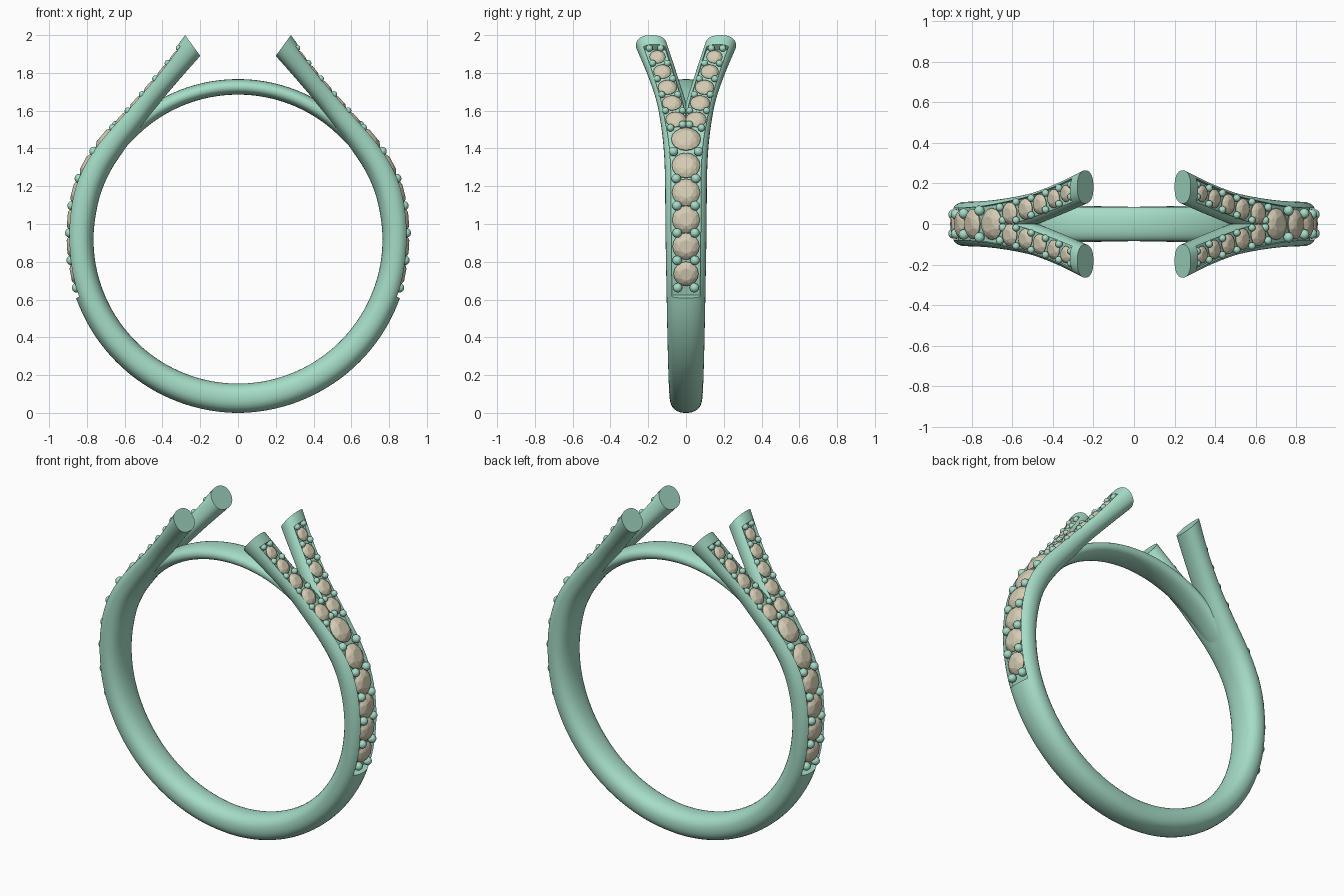
import bpy, bmesh, math
from mathutils import Vector, Matrix

if "Cube" in bpy.data.objects:
    bpy.data.objects.remove(bpy.data.objects["Cube"])

CZ, R, C = 0.92, 0.765, 0.72      # finger hole centre height, hole radius, channel width ratio
CH0, CH1 = 5.67, 13.72            # where the stone channel starts and stops along the shank


def material(name, col):
    m = bpy.data.materials.new(name)
    m.diffuse_color = (*col, 1)
    m.use_nodes = True
    m.node_tree.nodes["Principled BSDF"].inputs["Base Color"].default_value = m.diffuse_color
    return m


METAL = material("green_metal", (0.38, 0.72, 0.57))
STONE = material("tan_stone", (0.66, 0.60, 0.45))


def finish(bm, name, mat, smooth=True):
    bmesh.ops.remove_doubles(bm, verts=bm.verts, dist=1e-5)
    bmesh.ops.recalc_face_normals(bm, faces=bm.faces)
    me = bpy.data.meshes.new(name)
    bm.to_mesh(me)
    bm.free()
    ob = bpy.data.objects.new(name, me)
    bpy.context.collection.objects.link(ob)
    me.materials.append(mat)
    if smooth:
        bpy.ops.object.select_all(action='DESELECT')
        ob.select_set(True)
        bpy.context.view_layer.objects.active = ob
        bpy.ops.object.shade_smooth_by_angle(angle=math.radians(38))


# Stations along one half of the ring: outer x,z  inner x,z  centre y, half width
stations = []
for a in range(-105, 1, 15):
    c, s = math.cos(math.radians(a)), math.sin(math.radians(a))
    t = R + 0.145 + 0.01 * min(1, -a / 90)
    w = 0.085 + 0.023 * abs(a + 90) / 90
    stations.append((t * c, CZ + t * s, R * c, CZ + R * s, 0, w))
stations += [(.893, 1.13, .739, 1.118, 0, .110), (.843, 1.285, .682, 1.267, 0, .112),
             (.757, 1.425, .603, 1.391, .014, .105), (.65, 1.548, .52, 1.505, .05, .083),
             (.54, 1.67, .42, 1.635, .08, .077), (.41, 1.825, .31, 1.765, .127, .077),
             (.28, 2.0, .20, 1.89, .183, .082)]
stations.append(tuple(2 * p - q for p, q in zip(stations[-1], stations[-2])))


def station(s):
    i = min(int(s), len(stations) - 3)
    t = s - i
    return [0.5 * (2 * b + (c - a) * t + (2 * a - 5 * b + 4 * c - d) * t * t
                   + (3 * b - a - 3 * c + d) * t ** 3)
            for a, b, c, d in zip(*stations[i - 1:i + 3])]


def arch(u, n=2.3):
    return max(0.0, 1 - abs(u) ** n) ** (1 / n)


def point(st, u, v):
    ox, oz, ix, iz, yc, w = st
    f = (v + 1) / 2
    return Vector((ix + (ox - ix) * f, yc + u * w, iz + (oz - iz) * f))


# Section across the shank: rail, channel floor, rail, then the inside
rail = [1, .985, .94, .88, .8, C]
TOP = [(u, 0) for u in rail] + [(u, 1) for u in (C, .54, .36, .18, 0, -.18, -.36, -.54, -C)] \
    + [(-u, 0) for u in reversed(rail)]
BOT = [-math.cos(math.pi * k / 16) for k in range(1, 16)]


def section(s):
    st = station(s)
    lo = max(-1.0, -st[4] / st[5])        # the two halves meet at y = 0
    cut = CH0 < s < CH1
    pts = []
    for u, floor in TOP:
        if u < lo:
            u, floor = lo, lo > -C
        pts.append(point(st, u, 0.42 if cut and floor else arch(u)))
    return pts + [point(st, max(u, lo), -arch(max(u, lo))) for u in BOT]


# Shank with forked arms: build a quarter, then mirror it four ways
ss = sorted([1 + k / 8 for k in range(105)] + [CH0 - .004, CH0 + .004, CH1 - .004, CH1 + .004])
sections = [section(s) for s in ss]
bm = bmesh.new()
for sx in (1, -1):
    for sy in (1, -1):
        rows = [[bm.verts.new((p.x * sx, p.y * sy, p.z)) for p in sec] for sec in sections]
        n = len(rows[0])
        for r0, r1 in zip(rows, rows[1:]):
            for k in range(n):
                q = (r0[k], r0[(k + 1) % n], r1[(k + 1) % n], r1[k])
                if any(abs(v.co.y) > 1e-6 for v in q):
                    bm.faces.new(q)
        bm.faces.new(rows[-1])
finish(bm, "forked_shank", METAL)

# Thin bridge closing the top of the finger hole
bm = bmesh.new()
rows = []
for k in range(65):
    a = 25 + 130 * k / 64
    ri = R + 0.02 * max(0, abs(a - 90) - 48) / 17
    ro = 0.847
    c, s = math.cos(math.radians(a)), math.sin(math.radians(a))
    row = []
    for j in range(28):
        th = 2 * math.pi * j / 28
        u = math.cos(th)
        r = (ri + ro) / 2 + (ro - ri) / 2 * math.copysign(arch(u), math.sin(th))
        row.append(bm.verts.new((r * c, 0.085 * u, CZ + r * s)))
    rows.append(row)
for r0, r1 in zip(rows, rows[1:]):
    for j in range(28):
        bm.faces.new((r0[j], r0[(j + 1) % 28], r1[(j + 1) % 28], r1[j]))
bm.faces.new(rows[0])
bm.faces.new(rows[-1])
finish(bm, "top_bridge", METAL)


def at_height(z):
    lo, hi = 1.0, 14.0
    for _ in range(40):
        mid = (lo + hi) / 2
        lo, hi = (mid, hi) if station(mid)[1] < z else (lo, mid)
    return lo


def frame(z, dy, v, r, sx, sy, centred):
    """Placement matrix on the outer face at height z."""
    s = at_height(z)
    st, nx = station(s), station(s + 0.01)
    t = Vector((nx[0] - st[0], 0, nx[1] - st[1])).normalized()
    p = point(st, 0, v)
    p.y = dy if centred else st[4] + dy
    m = Matrix(((0, t.x, t.z, p.x), (1, 0, 0, p.y), (0, t.z, -t.x, p.z), (0, 0, 0, 1)))
    return Matrix.Diagonal((sx, sy, 1, 1)) @ m @ Matrix.Scale(r, 4)


def add_gem(bm, m):
    pts = [Vector((0, 0, -.6))]
    for n, r, h, off in ((8, .5, .34, 0), (8, .78, .22, .5), (16, 1, 0, 0), (16, 1, -.06, 0)):
        pts += [Vector((r * math.cos(2 * math.pi * (k + off) / n),
                        r * math.sin(2 * math.pi * (k + off) / n), h)) for k in range(n)]
    bmesh.ops.convex_hull(bm, input=[bm.verts.new(m @ p) for p in pts])


row_gems = [(.73, .066), (.88, .071), (1.025, .073), (1.17, .074), (1.315, .075), (1.458, .078)]
arm_gems = [(1.562, .054), (1.648, .052), (1.732, .05), (1.818, .047), (1.90, .042)]
row_beads = [(.657, .044), (.805, .047), (.953, .047), (1.098, .048), (1.243, .052), (1.388, .066)]
arm_beads = [(1.605, .045), (1.69, .042), (1.775, .041), (1.86, .039), (1.942, .03)]

gems, beads = bmesh.new(), bmesh.new()


def add_bead(m):
    bmesh.ops.create_icosphere(beads, subdivisions=3, radius=1, matrix=m)


for sx in (1, -1):
    # Single row of stones up the shank
    for z, r in row_gems:
        add_gem(gems, frame(z, 0, .62, r, sx, 1, True))
    for sy in (1, -1):
        # Stones along each arm, and holding beads everywhere
        for z, r in arm_gems:
            add_gem(gems, frame(z, 0, .64, r, sx, sy, False))
        for z, y in row_beads:
            add_bead(frame(z, y, .74, .025, sx, sy, True))
        for z, y in ((1.532, .018), (1.515, .082)):
            add_bead(frame(z, y, .74, .02, sx, sy, True))
        for z, y in arm_beads:
            for e in (1, -1):
                add_bead(frame(z, y * e, .74, .018, sx, sy, False))
finish(gems, "pave_stones", STONE, smooth=False)
finish(beads, "holding_beads", METAL)
